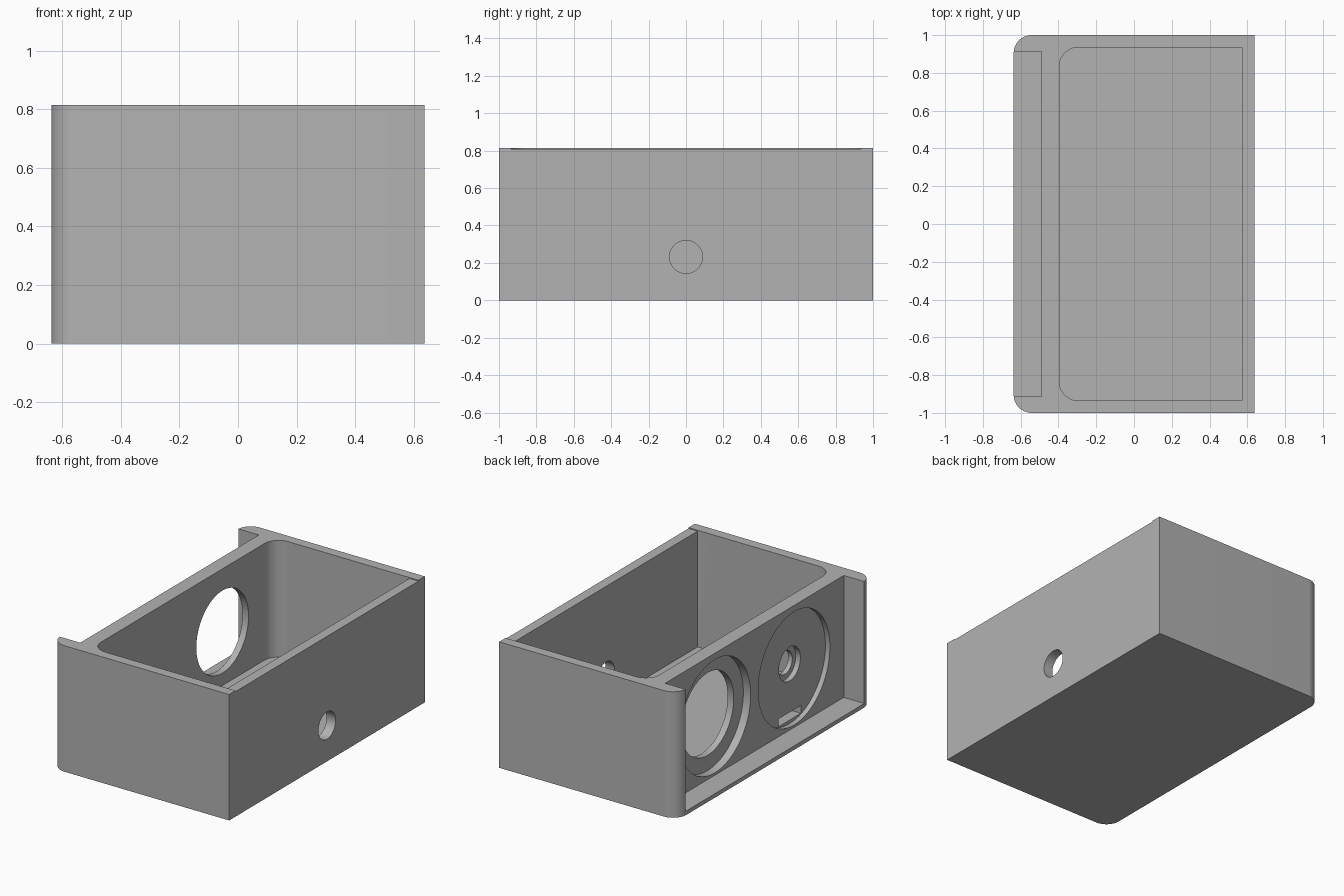
import bpy, bmesh, math
from mathutils import Matrix

if "Cube" in bpy.data.objects:
    bpy.data.objects.remove(bpy.data.objects["Cube"], do_unlink=True)

grey = bpy.data.materials.new("light_grey")
grey.use_nodes = True
COLOUR = (0.45, 0.45, 0.45, 1)
grey.diffuse_color = COLOUR
grey.node_tree.nodes["Principled BSDF"].inputs["Base Color"].default_value = COLOUR

HEIGHT = 0.815
MID = HEIGHT / 2
ABOVE = HEIGHT + 0.1


def add_object(name, bm):
    bmesh.ops.recalc_face_normals(bm, faces=bm.faces)
    mesh = bpy.data.meshes.new(name)
    bm.to_mesh(mesh)
    bm.free()
    mesh.materials.append(grey)
    obj = bpy.data.objects.new(name, mesh)
    bpy.context.collection.objects.link(obj)
    return obj


def block(name, x, y, z, radius=0):
    """Box between limits, with the two upright edges at low x rounded."""
    bm = bmesh.new()
    bmesh.ops.create_cube(bm, size=1)
    for v in bm.verts:
        v.co = [lim[0] if c < 0 else lim[1] for c, lim in zip(v.co, (x, y, z))]
    if radius:
        edges = [e for e in bm.edges
                 if all(abs(v.co.x - x[0]) < 1e-5 for v in e.verts)
                 and abs(e.verts[0].co.z - e.verts[1].co.z) > 0.1]
        bmesh.ops.bevel(bm, geom=edges, offset=radius, segments=12,
                        profile=0.5, affect="EDGES")
    return add_object(name, bm)


def disc(name, x, y, z, radius):
    """Cylinder lying along x between two limits."""
    bm = bmesh.new()
    place = Matrix.Translation(((x[0] + x[1]) / 2, y, z))
    bmesh.ops.create_cone(bm, cap_ends=True, segments=72, radius1=radius,
                          radius2=radius, depth=x[1] - x[0],
                          matrix=place @ Matrix.Rotation(math.pi / 2, 4, "Y"))
    return add_object(name, bm)


# Outer shell
case = block("speaker_case", (-0.637, 0.637), (-1, 1), (0, HEIGHT), 0.095)

cutters = [
    # Main chamber, open at the top
    block("chamber_cutter", (-0.395, 0.572), (-0.935, 0.935), (0.06, ABOVE), 0.1),
    # Set-back face of the baffle, open at the top
    block("baffle_cutter", (-0.8, -0.49), (-0.913, 0.913), (0.026, ABOVE)),
    # Slightly lowered rim of the plain side wall
    block("rim_cutter", (0.5, 0.8), (-0.935, 0.935), (HEIGHT - 0.006, ABOVE)),
    # Cable hole in the plain side wall
    disc("cable_cutter", (0.5, 0.8), 0, 0.232, 0.088),
    # Large driver: seat and opening
    disc("large_seat_cutter", (-0.55, -0.438), 0.405, MID, 0.366),
    disc("large_opening_cutter", (-0.55, -0.3), 0.405, MID, 0.267),
    # Round plate: seat, stepped centre hole and slot
    disc("plate_seat_cutter", (-0.55, -0.458), -0.405, MID, 0.366),
    disc("centre_step_cutter", (-0.55, -0.425), -0.405, MID + 0.02, 0.11),
    disc("centre_hole_cutter", (-0.55, -0.3), -0.405, MID + 0.02, 0.075),
    block("slot_cutter", (-0.55, -0.3), (-0.52, -0.29), (0.065, 0.115)),
]

bpy.context.view_layer.objects.active = case
for cutter in cutters:
    cutter.hide_render = True
    mod = case.modifiers.new(cutter.name, "BOOLEAN")
    mod.operation = "DIFFERENCE"
    mod.solver = "EXACT"
    mod.object = cutter
    bpy.ops.object.modifier_apply(modifier=mod.name)
    bpy.data.objects.remove(cutter, do_unlink=True)

# Smooth curves, sharp corners
bpy.ops.object.select_all(action="DESELECT")
case.select_set(True)
bpy.ops.object.shade_smooth_by_angle(angle=math.radians(30))
